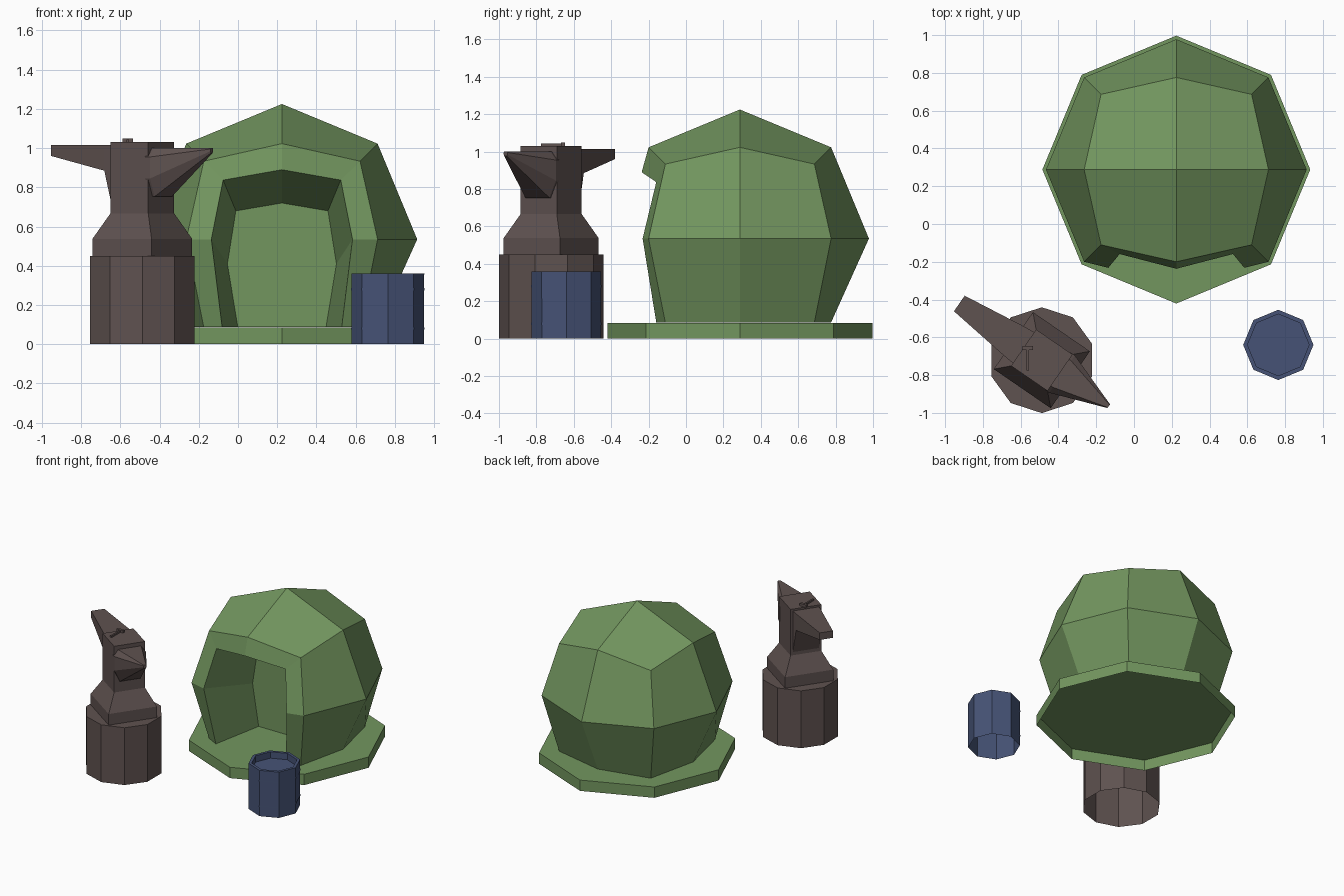
import bpy, bmesh, math
from mathutils import Matrix, Vector

cube = bpy.data.objects.get("Cube")
if cube:
    bpy.data.objects.remove(cube)


def material(name, rgb):
    m = bpy.data.materials.new(name)
    m.use_nodes = True
    m.diffuse_color = (*rgb, 1)
    m.node_tree.nodes["Principled BSDF"].inputs["Base Color"].default_value = (*rgb, 1)
    return m


green = material("moss_green", (0.17, 0.305, 0.114))
brown = material("dark_brown", (0.114, 0.084, 0.08))
blue = material("slate_blue", (0.061, 0.086, 0.18))


def finish(bm, name, mat, loc, turn=0.0, recalc=True):
    if recalc:
        bmesh.ops.recalc_face_normals(bm, faces=bm.faces)
    mesh = bpy.data.meshes.new(name)
    bm.to_mesh(mesh)
    bm.free()
    mesh.materials.append(mat)
    ob = bpy.data.objects.new(name, mesh)
    ob.location = loc
    ob.rotation_euler.z = turn
    bpy.context.collection.objects.link(ob)
    return ob


def loft(name, rings, mat, loc, turn=0.0, bottom=True, top=True):
    """Skin a stack of point rings, with optional end caps."""
    bm = bmesh.new()
    loops = [[bm.verts.new(p) for p in ring] for ring in rings]
    n = len(loops[0])
    for a, b in zip(loops, loops[1:]):
        for i in range(n):
            j = (i + 1) % n
            bm.faces.new((a[i], a[j], b[j], b[i]))
    if bottom:
        bm.faces.new(loops[0][::-1])
    if top:
        bm.faces.new(loops[-1])
    return finish(bm, name, mat, loc, turn, recalc=bottom and top)


def ngon(sides, r, z):
    steps = [math.pi / 2 + i * math.tau / sides for i in range(sides)]
    return [(r * math.cos(a), r * math.sin(a), z) for a in steps]


def square(r, z):
    return [(-r, -r, z), (r, -r, z), (r, r, z), (-r, r, z)]


def slab(u, half, low, high):
    return [(u, -half, low), (u, half, low), (u, half, high), (u, -half, high)]


# Furnace: octagonal plate, hollow underneath
FURNACE = (0.224, 0.288, 0)
loft("furnace_base", [ngon(8, 0.709, 0), ngon(8, 0.709, 0.085)], green, FURNACE, bottom=False)

# Furnace: cube rounded into a faceted dome, with the front and bottom removed
R, MID, FLOOR = 0.69, 0.535, 0.087
bm = bmesh.new()
bmesh.ops.create_cube(bm, size=2)
bmesh.ops.subdivide_edges(bm, edges=bm.edges[:], cuts=1, use_grid_fill=True)
gone = [f for f in bm.faces if f.normal.y < -0.9 or f.normal.z < -0.9]
bmesh.ops.delete(bm, geom=gone, context="FACES")


def on_dome(p):
    q = Vector(p).normalized() * R
    q.z = FLOOR if p[2] < -0.5 else q.z + MID
    return q


# Arched front rim and tapering chamber, mirrored about the middle
def arch(bottom, side, corner, top):
    left = [bottom, side, corner]
    right = [(-x, y, z) for x, y, z in reversed(left)]
    return [bm.verts.new(p) for p in left + [top] + right]


for v in bm.verts:
    v.co = on_dome(v.co)
outer = arch(*[on_dome(p) for p in ((-1, -1, -1), (-1, -1, 0), (-1, -1, 1), (0, -1, 1))])
rim = arch((-0.305, -0.447, FLOOR), (-0.36, -0.52, MID), (-0.3, -0.447, 0.837), (0, -0.525, 0.89))
back = arch((-0.225, -0.03, FLOOR), (-0.278, -0.03, 0.41), (-0.235, -0.03, 0.68), (0, -0.03, 0.72))
for a, b in ((outer, rim), (rim, back)):
    for i in range(6):
        bm.faces.new((a[i], a[i + 1], b[i + 1], b[i]))
bm.faces.new(back)
bmesh.ops.remove_doubles(bm, verts=bm.verts, dist=0.005)
finish(bm, "furnace_dome", green, FURNACE)

# Stump, open underneath
ANVIL = (-0.488, -0.721, 0)
TURN = math.radians(-34.5)
loft("stump", [ngon(10, 0.28, 0), ngon(10, 0.28, 0.45)], brown, ANVIL, bottom=False)

# Anvil: foot, waist and face block
loft("anvil_body", [square(0.183, 0.45), square(0.183, 0.537), square(0.117, 0.667),
                    square(0.117, 1.03)], brown, ANVIL, TURN)

# Anvil: flat tapering heel with a sloping throat
loft("anvil_heel", [slab(-0.53, 0.05, 0.96, 1.015), slab(-0.17, 0.095, 0.885, 1.015),
                    slab(-0.11, 0.1, 0.667, 1.015)], brown, ANVIL, TURN)


# Anvil: faceted horn drawn out to a blunt tip
def horn_ring(u, scale):
    half = [(0.078, -0.247), (0.12, -0.155), (0.12, -0.045), (0.085, 0)]
    outline = half + [(-v, h) for v, h in reversed(half)]
    return [(u, v * scale, 1.0 + h * scale) for v, h in outline]


loft("anvil_horn", [horn_ring(0.1, 1), horn_ring(0.13, 1), horn_ring(0.43, 0.1)],
     brown, ANVIL, TURN)


# Small hammer lying on the anvil
def box(name, size, loc, mat):
    b = bmesh.new()
    bmesh.ops.create_cube(b, size=1, matrix=Matrix.Diagonal((*size, 1)))
    finish(b, name, mat, loc)


box("hammer_head", (0.055, 0.02, 0.025), (-0.562, -0.657, 1.037), brown)
box("hammer_handle", (0.013, 0.115, 0.013), (-0.562, -0.717, 1.037), brown)

# Bucket: open underneath, with a rim and a recessed surface
BUCKET = (0.764, -0.64, 0)
loft("bucket", [ngon(8, 0.185, 0), ngon(8, 0.186, 0.36), ngon(8, 0.163, 0.36),
                ngon(8, 0.163, 0.31)], blue, BUCKET, bottom=False)
for name, z in (("lower_hoop", 0.08), ("upper_hoop", 0.28)):
    loft(name, [ngon(8, 0.188, z - 0.006), ngon(8, 0.188, z + 0.006)], blue, BUCKET,
         bottom=False, top=False)
